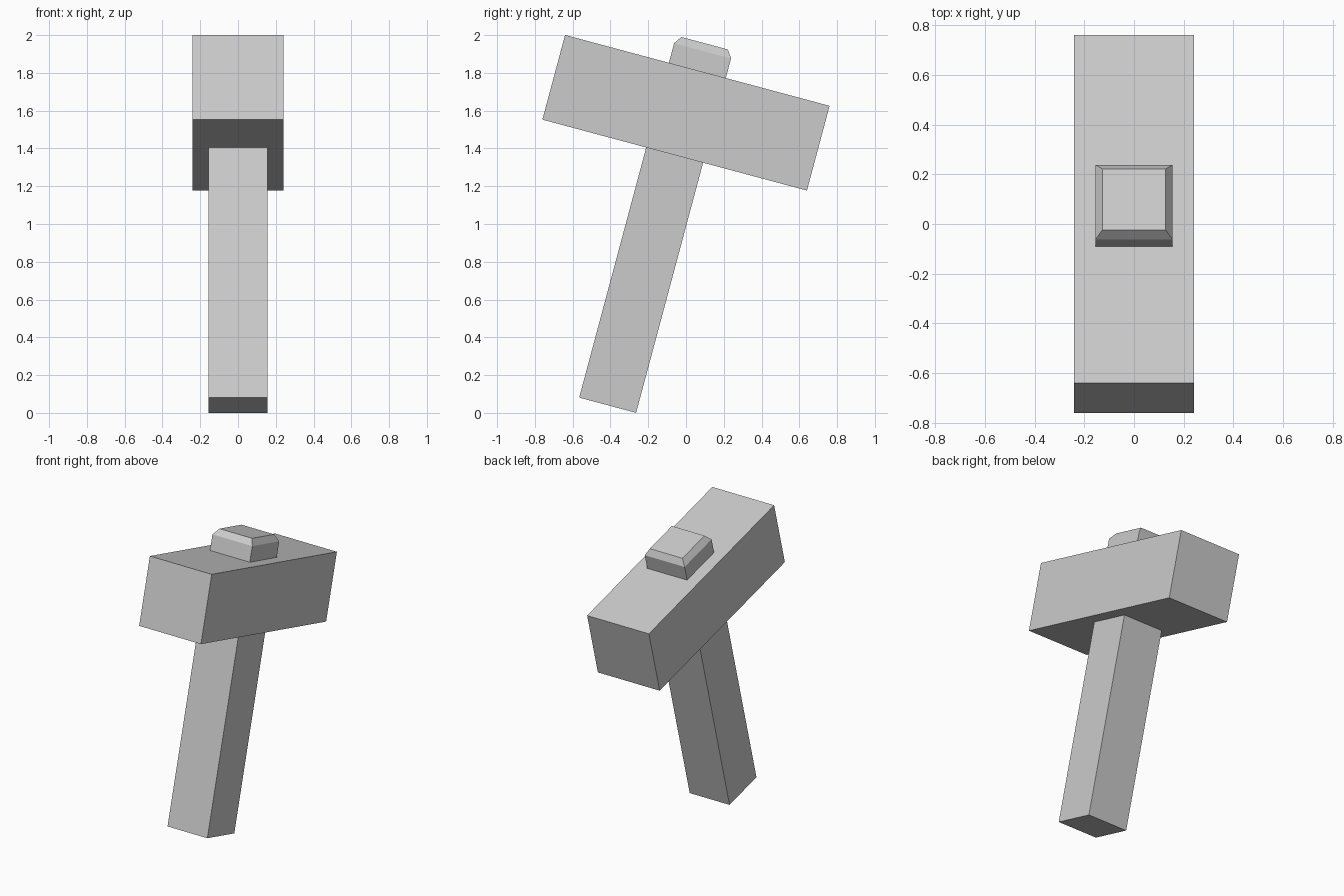
import bpy, bmesh
from math import radians
from mathutils import Matrix

if "Cube" in bpy.data.objects:
    bpy.data.objects.remove(bpy.data.objects["Cube"])

# The whole hammer leans back-to-front by 15 degrees about the head centre
LEAN = Matrix.Translation((0, 0, 1.589)) @ Matrix.Rotation(radians(-15), 4, 'X')


def box(name, width, depth, z0, z1, cap_height=0.0, cap_inset=0.0):
    """Box between two heights, optionally with a tapered cap on top."""
    bm = bmesh.new()
    bmesh.ops.create_cube(bm, size=1)
    bmesh.ops.transform(
        bm, verts=bm.verts,
        matrix=Matrix.Translation((0, 0, (z0 + z1) / 2))
        @ Matrix.Diagonal((width, depth, z1 - z0, 1)))
    if cap_height:
        bm.normal_update()
        top = [f for f in bm.faces if f.normal.z > 0.9]
        bmesh.ops.inset_region(bm, faces=top, thickness=cap_inset)
        bmesh.ops.translate(bm, verts=top[0].verts, vec=(0, 0, cap_height))
    bmesh.ops.transform(bm, verts=bm.verts, matrix=LEAN)
    mesh = bpy.data.meshes.new(name)
    bm.to_mesh(mesh)
    bm.free()
    obj = bpy.data.objects.new(name, mesh)
    bpy.context.collection.objects.link(obj)
    return obj


# Heavy rectangular head
box("hammer_head", 0.484, 1.45, -0.232, 0.232)

# Square handle passing through the head, with a chamfered end on top
box("handle", 0.312, 0.312, -1.603, 0.339, cap_height=0.042, cap_inset=0.04)
